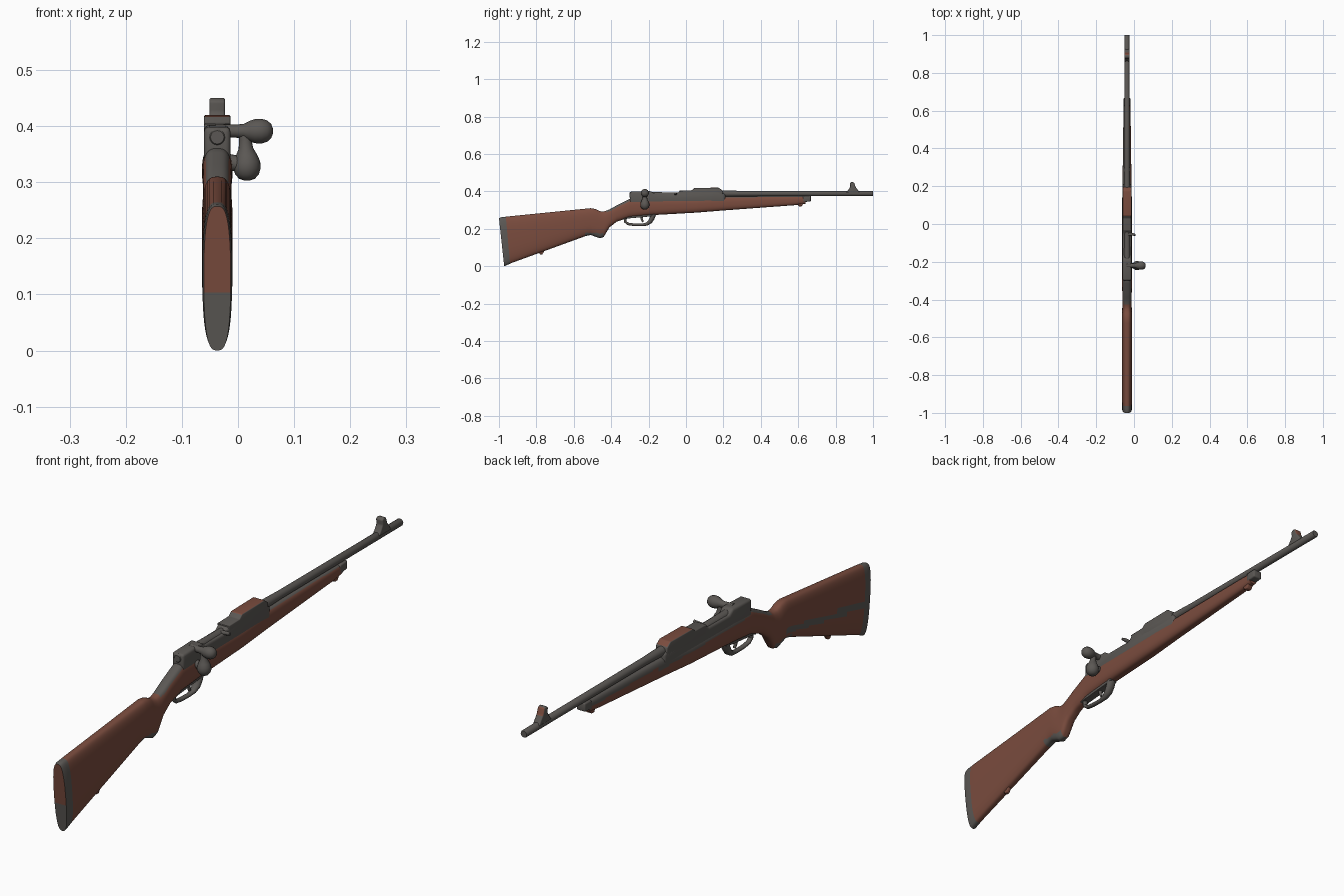
import bpy, bmesh, math
from mathutils import Vector

if "Cube" in bpy.data.objects:
    bpy.data.objects.remove(bpy.data.objects["Cube"])

CX = -0.037  # centre plane of the long parts


def mat(name, rgb):
    m = bpy.data.materials.new(name)
    m.diffuse_color = (*rgb, 1)
    m.use_nodes = True
    m.node_tree.nodes["Principled BSDF"].inputs["Base Color"].default_value = m.diffuse_color
    return m


WOOD = mat("red_brown_wood", (0.195, 0.072, 0.048))
STEEL = mat("grey_steel", (0.105, 0.097, 0.089))


def finish(name, bm, rule=None, base=1, angle=40):
    """Turn a bmesh into an object; rule(centre, normal) picks the slot."""
    bmesh.ops.recalc_face_normals(bm, faces=bm.faces)
    bm.normal_update()
    for f in bm.faces:
        f.material_index = rule(f.calc_center_median(), f.normal) if rule else base
    me = bpy.data.meshes.new(name)
    bm.to_mesh(me)
    bm.free()
    me.materials.append(WOOD)
    me.materials.append(STEEL)
    ob = bpy.data.objects.new(name, me)
    bpy.context.collection.objects.link(ob)
    bpy.ops.object.select_all(action='DESELECT')
    ob.select_set(True)
    bpy.context.view_layer.objects.active = ob
    bpy.ops.object.shade_smooth_by_angle(angle=math.radians(angle))
    return ob


def skin(bm, rings):
    """Bridge rings of equal size and close both ends with strips."""
    n = len(rings[0])
    vs = [[bm.verts.new(p) for p in r] for r in rings]
    for a, b in zip(vs, vs[1:]):
        for j in range(n):
            k = (j + 1) % n
            bm.faces.new((a[j], a[k], b[k], b[j]))
    for r in (vs[0], vs[-1]):
        for j in range(n // 2):
            bm.faces.new(list(dict.fromkeys((r[j], r[j + 1], r[n - j - 1], r[(n - j) % n]))))


def tube(name, pts, u, n=16, wide=1.0, base=1):
    """Round bar through (x, y, z, radius) points lying square to axis u."""
    u = Vector(u)
    P = [Vector(p[:3]) for p in pts]
    rings = []
    for i, p in enumerate(P):
        t = (P[min(i + 1, len(P) - 1)] - P[max(i - 1, 0)]).normalized()
        v = t.cross(u)
        r = pts[i][3]
        rings.append([p + u * r * wide * math.cos(2 * math.pi * j / n)
                      + v * r * math.sin(2 * math.pi * j / n) for j in range(n)])
    bm = bmesh.new()
    skin(bm, rings)
    return finish(name, bm, base=base)


def plate(name, prof, hw, bevel, rule=None, base=1, cx=CX):
    """Side profile (y, z) extruded across x with bevelled edges."""
    bm = bmesh.new()
    f = bm.faces.new([bm.verts.new((cx - hw, y, z)) for y, z in prof])
    g = bmesh.ops.extrude_face_region(bm, geom=[f])
    bmesh.ops.translate(bm, vec=(2 * hw, 0, 0),
                        verts=[v for v in g['geom'] if isinstance(v, bmesh.types.BMVert)])
    bmesh.ops.recalc_face_normals(bm, faces=bm.faces)
    bmesh.ops.bevel(bm, geom=bm.edges[:], offset=bevel, segments=3, profile=0.5, affect='EDGES')
    return finish(name, bm, rule, base)


# Stock: stations (y top, z top, y bottom, z bottom, half width)
ST = [(-1.0, .257, -.972, 0, .024), (-.99, .261, -.962, .004, .0265),
      (-.95, .266, -.93, .018, .027), (-.54, .307, -.54, .160, .027),
      (-.51, .310, -.51, .167, .027), (-.485, .306, -.485, .158, .027),
      (-.46, .294, -.46, .149, .026), (-.44, .292, -.44, .156, .025),
      (-.41, .303, -.41, .207, .025), (-.37, .325, -.37, .238, .025),
      (-.30, .360, -.30, .262, .026), (-.2, .362, -.2, .272, .027),
      (.05, .362, .05, .286, .027), (.2, .372, .2, .298, .024),
      (.58, .376, .58, .326, .019), (.64, .375, .64, .334, .017)]
N = 48


def section(s):
    yt, zt, yb, zb, hw = s
    ring = []
    for j in range(N):
        a = 2 * math.pi * j / N
        sx, cz = math.sin(a), math.cos(a)
        x = hw * math.copysign(abs(sx) ** .65, sx)
        k = .5 + .5 * math.copysign(abs(cz) ** .8, cz)
        ring.append((CX + x, yb + (yt - yb) * k, zb + (zt - zb) * k))
    return ring


rings = []
for a, b in zip(ST, ST[1:]):
    m = max(1, round((b[0] - a[0]) / .015))
    rings += [section([p + (q - p) * i / m for p, q in zip(a, b)]) for i in range(m)]
rings.append(section(ST[-1]))


def stock_rule(c, n):
    butt = c.y < -.965 + .03 * (.26 - c.z) / .26
    if butt:                                            # butt plate
        return 0 if n.y < -.8 and c.z > .1 else 1
    if -.54 < c.y < -.44 and c.z < .178:                # grip tip
        return 1
    if n.x < 0 and c.y < -.5 and abs(c.z - .2 - .17 * (c.y + .52)) < .012:
        return 1                                        # left side streak
    if -.42 < c.y < -.28 and n.z > .45:                 # tang
        return 1
    if c.y >= -.28 and (n.z > .6 or (n.x < 0 and c.z > (.338 if c.y < .25 else .352))):
        return 1                                        # bedding line
    return 0


bm = bmesh.new()
skin(bm, rings)
finish("stock", bm, stock_rule)

# Barrel with a shallow muzzle recess
tube("barrel", [(CX, .1, .388, .018), (CX, .2, .388, .017), (CX, .3, .388, .0145),
                (CX, .997, .388, .0135), (CX, 1, .388, .012), (CX, 1, .388, .007),
                (CX, .985, .388, .007)][:5], (1, 0, 0), 20)

# Receiver body, bolt and raised sight block
plate("receiver", [(-.30, .335), (-.30, .398), (-.19, .402), (-.17, .386), (-.05, .386),
                   (-.03, .404), (.17, .404), (.21, .385), (.21, .335)], .0235, .009)
tube("bolt_body", [(CX, -.302, .380, .012), (CX, -.295, .380, .018),
                   (CX, -.02, .378, .0155)], (1, 0, 0))
plate("rear_sight_block", [(-.03, .37), (-.035, .404), (.03, .405), (.045, .418), (.175, .42),
                           (.195, .405), (.2, .37)], .0235, .003,
      lambda c, n: 0 if n.z > .8 and c.z > .412 else 1)
tube("bolt_stop", [(-.03, -.055, .385, .008), (-.005, -.055, .388, .007),
                   (.008, -.058, .39, .005)], (0, 1, 0), 10)

# Bolt handle: sideways knob and hanging knob
Y = -.22
tube("bolt_knob", [(-.04, Y, .392, .012), (-.005, Y, .391, .0115), (.01, Y, .391, .013),
                   (.02, Y, .391, .018), (.03, Y, .391, .0215), (.042, Y, .391, .022),
                   (.052, Y, .391, .019), (.059, Y, .391, .013), (.062, Y, .391, .005)], (0, 1, 0))
tube("bolt_drop_knob", [(.012, Y, .392, .010), (.013, Y, .375, .011), (.014, Y, .36, .013),
                        (.015, Y, .348, .019), (.016, Y, .336, .0235), (.016, Y, .325, .0245),
                        (.016, Y, .314, .021), (.016, Y, .306, .014), (.016, Y, .303, .005)], (0, 1, 0))
tube("bolt_drop_arm", [(-.035, Y, .34, .014), (-.01, Y, .335, .014), (.012, Y, .33, .016)], (0, 1, 0))

# Trigger guard and trigger
tube("trigger_guard", [(CX, y, z, r) for y, z, r in
                       [(-.31, .275, .009), (-.325, .255, .008), (-.325, .238, .007),
                        (-.31, .226, .007), (-.28, .222, .007), (-.235, .221, .007),
                        (-.21, .225, .009), (-.192, .238, .012), (-.18, .258, .013),
                        (-.17, .285, .013)]], (1, 0, 0), 14, 1.3)
tube("trigger", [(CX, -.235, .28, .008), (CX, -.238, .255, .007), (CX, -.23, .236, .005)],
     (1, 0, 0), 10)
plate("floor_plate", [(-.335, .262), (-.335, .25), (-.32, .254), (-.2, .265), (-.16, .272),
                      (-.16, .285)], .015, .002)

# Fore-end cap, band lug and sling stud
plate("fore_end_cap", [(.625, .342), (.625, .376), (.668, .378), (.668, .347)], .018, .005)
plate("band_lug", [(.595, .34), (.602, .32), (.618, .32), (.632, .34)], .012, .004, base=0)
plate("sling_stud", [(-.79, .085), (-.782, .063), (-.768, .063), (-.755, .085)], .007, .003, base=0)

# Front sight: ramp with a thick blade
plate("front_sight", [(.855, .392), (.868, .408), (.878, .425), (.876, .444), (.886, .451),
                      (.899, .447), (.906, .425), (.93, .392)], .014, .004,
      lambda c, n: 0 if n.y > .4 and c.z > .41 else 1)
